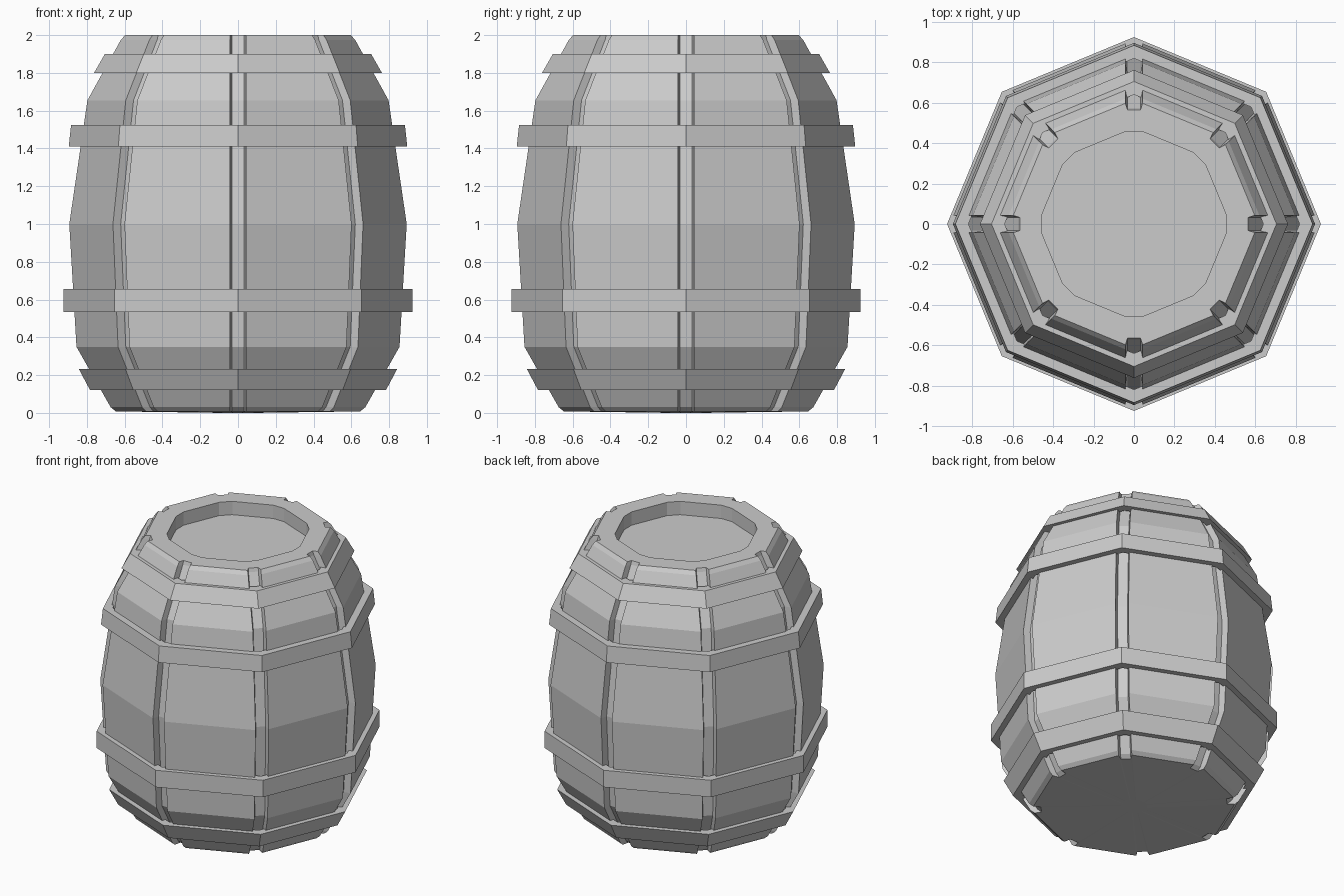
import bpy, bmesh
from math import sin, cos, tan, pi

if "Cube" in bpy.data.objects:
    bpy.data.objects.remove(bpy.data.objects["Cube"])

SIDES = 8
SLOPE = tan(pi / SIDES)


def make_object(name, bm):
    bmesh.ops.recalc_face_normals(bm, faces=bm.faces)
    mesh = bpy.data.meshes.new(name)
    bm.to_mesh(mesh)
    bm.free()
    obj = bpy.data.objects.new(name, mesh)
    bpy.context.collection.objects.link(obj)
    return obj


def bridge(bm, a, b):
    n = len(a)
    for i in range(n):
        j = (i + 1) % n
        bm.faces.new((a[i], a[j], b[j], b[i]))


def grooved_ring(bm, r, z, depth, w=0.043):
    """Octagon ring whose corners are cut by a groove (depth 0 = plain chamfer)."""
    flat = r - w * SLOPE
    floor = r - depth if depth else flat
    verts = []
    for k in range(SIDES):
        a = 2 * pi * k / SIDES
        for u, t in ((flat, -w), (floor, -w * 0.75), (floor, w * 0.75), (flat, w)):
            verts.append(bm.verts.new((u * cos(a) - t * sin(a), u * sin(a) + t * cos(a), z)))
    return verts


# Barrel body: staves with corner grooves, recessed lid and flat base
profile = [  # radius, height, groove depth
    (0.09, 0.0, 0), (0.665, 0.008, 0.065), (0.692, 0.03, 0.065), (0.873, 0.35, 0.065),
    (0.911, 1.0, 0.065), (0.815, 1.655, 0.065), (0.638, 1.975, 0.065),
    (0.615, 2.0, 0.05), (0.475, 2.0, 0), (0.475, 1.905, 0),
]
bm = bmesh.new()
rings = [grooved_ring(bm, r, z, d, 0.02 if r < 0.1 else 0.043) for r, z, d in profile]
for a, b in zip(rings, rings[1:]):
    bridge(bm, a, b)
bm.faces.new(rings[0][::-1])
bm.faces.new(rings[-1])
make_object("barrel_body", bm)


# Octagonal hoops following the barrel's slope
def hoop(name, z0, r0, z1, r1, thick=0.065):
    bm = bmesh.new()
    section = [(r0, z0), (r1, z1), (r1 - thick, z1), (r0 - thick, z0)]
    loops = [[bm.verts.new((r * cos(2 * pi * k / SIDES), r * sin(2 * pi * k / SIDES), z))
              for k in range(SIDES)] for r, z in section]
    for i in range(4):
        bridge(bm, loops[i], loops[(i + 1) % 4])
    make_object(name, bm)


hoop("hoop_bottom", 0.12, 0.783, 0.233, 0.843)
hoop("hoop_lower", 0.535, 0.925, 0.655, 0.925)
hoop("hoop_upper", 1.41, 0.896, 1.523, 0.884)
hoop("hoop_top", 1.80, 0.762, 1.90, 0.705)
